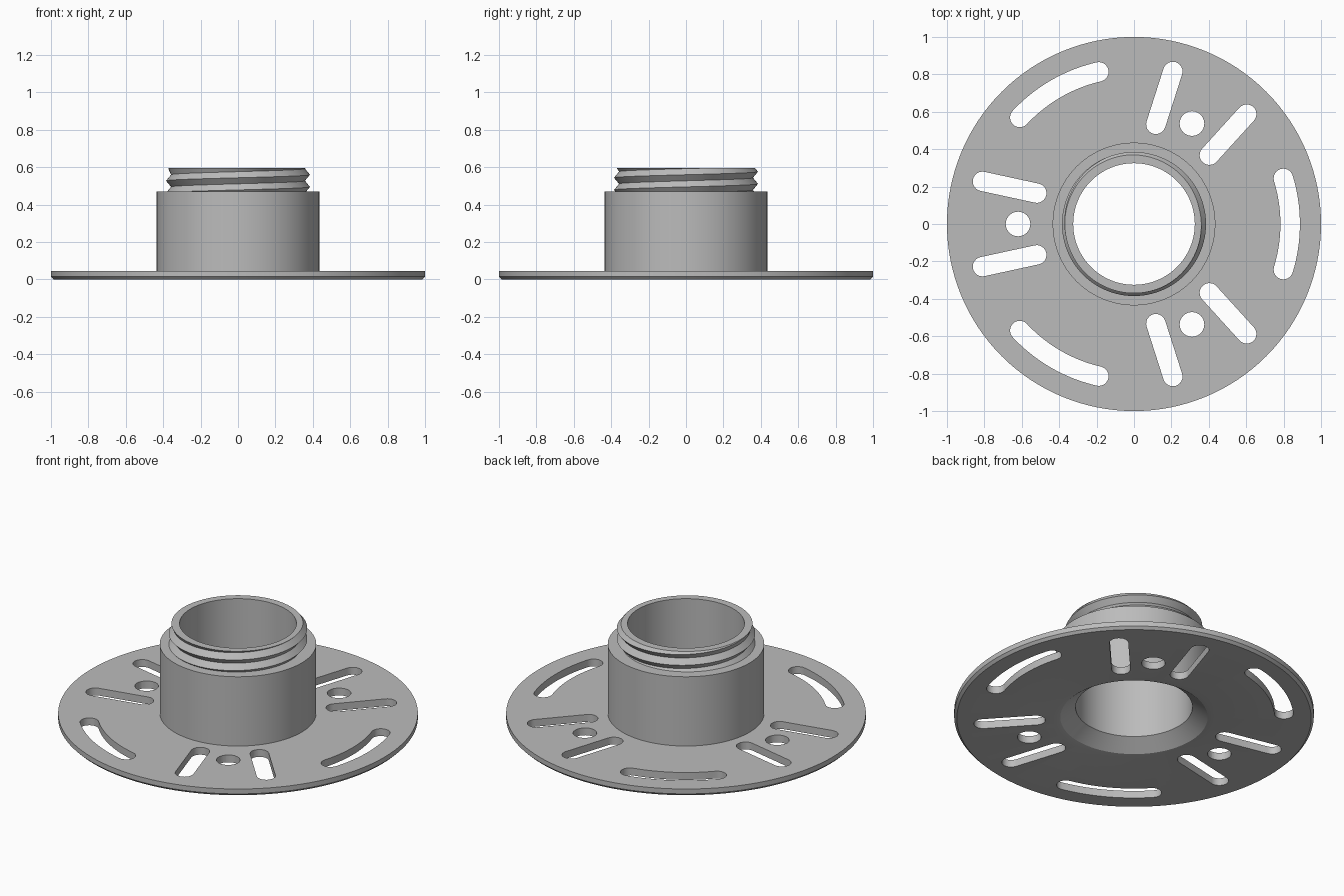
import bpy, bmesh
from math import sin, cos, pi, tau, radians, atan2
from mathutils import Vector

cube = bpy.data.objects.get("Cube")
if cube:
    bpy.data.objects.remove(cube, do_unlink=True)

grey = bpy.data.materials.new("satin grey")
grey.use_nodes = True
grey.diffuse_color = (0.5, 0.5, 0.5, 1)
grey.node_tree.nodes["Principled BSDF"].inputs["Base Color"].default_value = (0.5, 0.5, 0.5, 1)

SEG = 128
BORE, COLLAR_TOP, NECK_TOP = 0.325, 0.47, 0.595


def make_object(name, bm):
    bmesh.ops.remove_doubles(bm, verts=bm.verts, dist=0.00005)
    bmesh.ops.recalc_face_normals(bm, faces=bm.faces)
    mesh = bpy.data.meshes.new(name)
    bm.to_mesh(mesh)
    bm.free()
    obj = bpy.data.objects.new(name, mesh)
    bpy.context.collection.objects.link(obj)
    mesh.materials.append(grey)
    return obj


def revolve(name, profile_at):
    """Sweep a closed (radius, z) profile, given per angle, round the z axis."""
    bm = bmesh.new()
    columns = []
    for i in range(SEG + 1):
        a = tau * i / SEG
        columns.append([bm.verts.new((r * cos(a), r * sin(a), z)) for r, z in profile_at(a)])
    for c, d in zip(columns, columns[1:]):
        for j in range(len(c)):
            k = (j + 1) % len(c)
            bm.faces.new((c[j], d[j], d[k], c[k]))
    return make_object(name, bm)


def select_only(obj):
    bpy.ops.object.select_all(action="DESELECT")
    obj.select_set(True)
    bpy.context.view_layer.objects.active = obj


def add_slot(bm, path, half_width, turn):
    """Upright prism following a path, with round ends."""
    def cap(centre, toward, steps=12):
        start = atan2(toward.y, toward.x) - pi / 2
        return [centre + half_width * Vector((cos(start + pi * s / steps), sin(start + pi * s / steps)))
                for s in range(steps + 1)]

    def side(points):
        out = []
        for p, q, r in zip(points, points[1:], points[2:]):
            d = (r - p).normalized()
            out.append(q + half_width * Vector((d.y, -d.x)))
        return out

    back = path[::-1]
    outline = (side(path) + cap(path[-1], (path[-1] - path[-2]).normalized())
               + side(back) + cap(path[0], (path[0] - path[1]).normalized()))
    ring = []
    for p in outline:
        x = p.x * cos(turn) - p.y * sin(turn)
        y = p.x * sin(turn) + p.y * cos(turn)
        ring.append(bm.verts.new((x, y, -0.1)))
    base = bm.faces.new(ring)
    extruded = bmesh.ops.extrude_face_region(bm, geom=[base])["geom"]
    top = [v for v in extruded if isinstance(v, bmesh.types.BMVert)]
    bmesh.ops.translate(bm, verts=top, vec=(0, 0, 0.25))


# Flange plate with collar and countersunk bore
body_profile = [(0.41, 0.006), (0.445, 0), (0.985, 0), (1, 0.015), (1, 0.045),
                (0.435, 0.045), (0.435, COLLAR_TOP), (BORE, COLLAR_TOP), (BORE, 0.07)]
body = revolve("flange_and_collar", lambda a: body_profile)

# Slots and bolt holes, repeated three times
bm = bmesh.new()
arc = [0.835 * Vector((cos(radians(t)), sin(radians(t)))) for t in range(-17, 18, 2)]
for i in range(3):
    turn = i * tau / 3
    add_slot(bm, arc, 0.052, turn)
    for s in (-1, 1):
        add_slot(bm, [Vector((-0.52, 0.165 * s)), Vector((-0.81, 0.228 * s))], 0.052, turn)
    add_slot(bm, [Vector((-0.6201, 0)), Vector((-0.6199, 0))], 0.066, turn)
cutter = make_object("slot_cutter", bm)
cutter.hide_render = True

cut = body.modifiers.new("slots", "BOOLEAN")
cut.operation = "DIFFERENCE"
cut.solver = "EXACT"
cut.object = cutter
select_only(body)
bpy.ops.object.modifier_apply(modifier=cut.name)
bpy.data.objects.remove(cutter, do_unlink=True)

# Neck with a helical thread
PITCH, ROOT, DEPTH, START = 0.065, 0.358, 0.027, 0.495


def thread_profile(a):
    points = [(BORE, COLLAR_TOP)]
    for k in range(-4, 5):
        z = START + PITCH * (k / 2 + a / tau)
        z = min(max(z, COLLAR_TOP), NECK_TOP)
        phase = ((z - START) / PITCH - a / tau) % 1
        r = ROOT + DEPTH * abs(2 * phase - 1)
        points.append((min(r, 0.37 + NECK_TOP - z), z))
    return points + [(BORE, NECK_TOP)]


neck = revolve("threaded_neck", thread_profile)

for obj in (body, neck):
    select_only(obj)
    bpy.ops.object.shade_smooth_by_angle(angle=radians(25))
